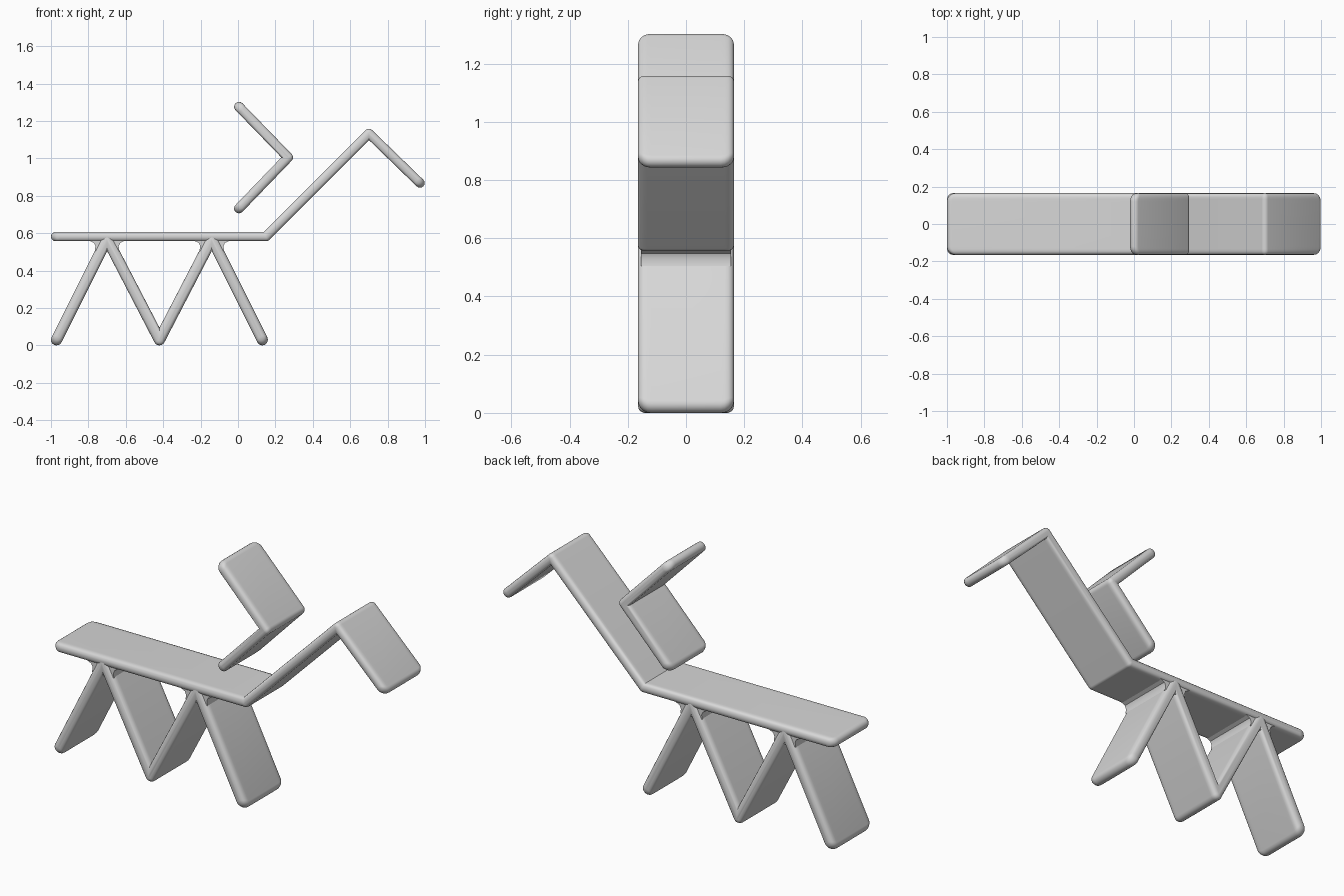
import bpy, bmesh, math
from mathutils import Vector

cube = bpy.data.objects.get("Cube")
if cube:
    bpy.data.objects.remove(cube, do_unlink=True)

HALF_WIDTH = 0.165
CORNER = 0.045   # rounding of the free sheet corners

grey = bpy.data.materials.new("light grey")
grey.use_nodes = True
GREY = (0.68, 0.68, 0.68, 1)
grey.diffuse_color = GREY
grey.node_tree.nodes["Principled BSDF"].inputs["Base Color"].default_value = GREY


def polar(centre, angle, radius):
    return centre + radius * Vector((math.cos(angle), math.sin(angle)))


def arc(centre, start, sweep, radius, steps):
    """Points swept around a centre."""
    return [polar(centre, start + sweep * i / steps, radius) for i in range(steps + 1)]


def side(path, half):
    """Right-hand side of a ribbon plus its rounded far end."""
    points = []
    dirs = [(b - a).normalized() for a, b in zip(path, path[1:])]
    normals = [math.atan2(-d.x, d.y) for d in dirs]
    for corner, before, after in zip(path[1:], normals, normals[1:]):
        turn = math.remainder(after - before, math.tau)
        if turn > 0:      # rounded outside of a bend
            points += arc(corner, before, turn, half, 6)
        else:             # mitred inside of a bend
            points.append(polar(corner, before + turn / 2, half / math.cos(turn / 2)))
    return points + arc(path[-1], normals[-1], math.pi, half, 8)


def outline(path, half, trim):
    """Closed ribbon outline with shortened, rounded ends."""
    p = [Vector(q) for q in path]
    first, last = (p[1] - p[0]).normalized(), (p[-2] - p[-1]).normalized()
    p[0] = p[0] + first * trim
    p[-1] = p[-1] + last * trim
    return side(p, half) + side(p[::-1], half)


def loft(name, layers):
    """Join matching outlines, each given with its depth, into a solid."""
    bm = bmesh.new()
    rings = [[bm.verts.new((p.x, y, p.y)) for p in ring] for y, ring in layers]
    for a, b in zip(rings, rings[1:]):
        for i in range(len(a)):
            j = (i + 1) % len(a)
            bm.faces.new((a[i], a[j], b[j], b[i]))
    bm.faces.new(rings[0])
    bm.faces.new(rings[-1])
    bmesh.ops.recalc_face_normals(bm, faces=bm.faces)
    mesh = bpy.data.meshes.new(name)
    bm.to_mesh(mesh)
    bm.free()
    mesh.materials.append(grey)
    obj = bpy.data.objects.new(name, mesh)
    bpy.context.collection.objects.link(obj)
    bpy.ops.object.select_all(action='DESELECT')
    obj.select_set(True)
    bpy.context.view_layer.objects.active = obj
    bpy.ops.object.shade_smooth_by_angle(angle=math.radians(40))


def ribbon(name, path, half):
    """Bent sheet with soft rims and rounded corners."""
    rim = half * 0.8
    layers = []
    for inset in (0, 0.003, 0.009, 0.02, 0.032, CORNER):
        r = max(rim - inset, 0)
        h = half - rim + math.sqrt(rim * rim - r * r)
        c = CORNER - inset
        pull = CORNER - math.sqrt(CORNER * CORNER - c * c)
        layers.append((HALF_WIDTH - inset, outline(path, h, pull - (half - h))))
    loft(name, [(-y, ring) for y, ring in layers] + layers[::-1])


# Long deck that rises and folds over at the end
ribbon("deck_and_neck", [(-0.975, 0.582), (0.15, 0.582), (0.70, 1.133), (0.973, 0.868)], 0.025)

# Zigzag legs under the deck
ribbon("zigzag_legs", [(-0.97, 0.03), (-0.70, 0.57), (-0.42, 0.03),
                       (-0.14, 0.57), (0.13, 0.03)], 0.03)

# Floating folded sheet
ribbon("upper_chevron", [(0.005, 1.276), (0.268, 1.005), (0.005, 0.732)], 0.026)

# Soft webs where the legs meet the deck
half_web = [(0.066, 0.505), (0.062, 0.53), (0.07, 0.548), (0.1, 0.562), (0.1, 0.58)]
for label, x in (("left", -0.14), ("right", -0.70)):
    ring = [Vector((x + dx, z)) for dx, z in half_web]
    ring += [Vector((x - dx, z)) for dx, z in half_web[::-1]]
    loft(label + "_leg_web", [(-0.155, ring), (0.155, ring)])
